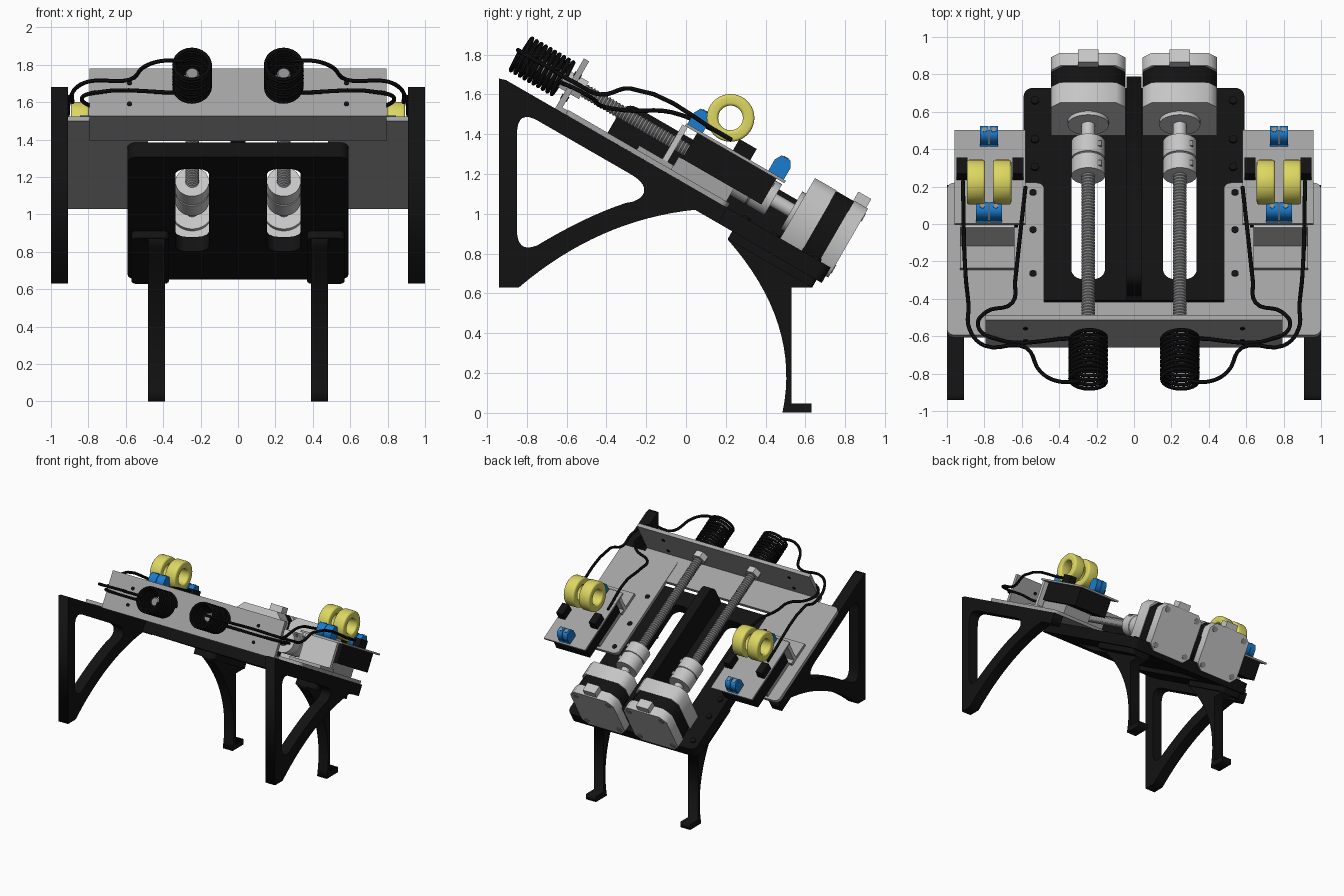
import bpy, bmesh, math
from mathutils import Matrix, Vector

if "Cube" in bpy.data.objects:
    bpy.data.objects.remove(bpy.data.objects["Cube"])


def material(name, rgb):
    m = bpy.data.materials.new(name)
    m.use_nodes = True
    m.diffuse_color = (*rgb, 1)
    m.node_tree.nodes["Principled BSDF"].inputs["Base Color"].default_value = (*rgb, 1)
    return m


BLACK = material("black plastic", (.006, .006, .006))
PLATE = material("plate grey", (.36, .36, .36))
METAL = material("light metal", (.56, .56, .56))
STEEL = material("screw steel", (.27, .27, .27))
YELLOW = material("coil yellow", (.72, .68, .12))
BLUE = material("terminal blue", (.01, .2, .62))

# Frames: TILT has axes (x, down the slope, slope normal); SIDE maps (y, z) outlines
TILT = Matrix.Translation((0, 0, 1.15)) @ Matrix.Rotation(math.radians(-30), 4, 'X')
SIDE = Matrix(((0, 0, 1, 0), (1, 0, 0, 0), (0, 1, 0, 0), (0, 0, 0, 1)))
AXIS = .15
smooth_parts = []


def add(name, mesh, mat, frame, smooth=False):
    ob = bpy.data.objects.new(name, mesh)
    mesh.materials.clear()
    mesh.materials.append(mat)
    bpy.context.collection.objects.link(ob)
    ob.matrix_world = frame
    if smooth:
        smooth_parts.append(ob)
    return ob


def curve_mesh(curve):
    tmp = bpy.data.objects.new("tmp", curve)
    mesh = bpy.data.meshes.new_from_object(tmp)
    bpy.data.objects.remove(tmp)
    return mesh


def prism(name, outlines, z0, z1, mat, frame):
    """Extrude outlines (the first is the border, the rest are holes)."""
    cu = bpy.data.curves.new(name, 'CURVE')
    cu.dimensions, cu.fill_mode, cu.extrude = '2D', 'BOTH', (z1 - z0) / 2
    for pts in outlines:
        sp = cu.splines.new('POLY')
        sp.points.add(len(pts) - 1)
        sp.use_cyclic_u = True
        for p, co in zip(sp.points, pts):
            p.co = (*co, 0, 1)
    return add(name, curve_mesh(cu), mat, frame @ Matrix.Translation((0, 0, (z0 + z1) / 2)))


def tube(name, pts, r, mat, frame, kind='BEZIER'):
    cu = bpy.data.curves.new(name, 'CURVE')
    cu.dimensions, cu.bevel_depth, cu.bevel_resolution = '3D', r, 2
    cu.resolution_u, cu.use_fill_caps = 5, True
    sp = cu.splines.new(kind)
    if kind == 'BEZIER':
        sp.bezier_points.add(len(pts) - 1)
        for p, co in zip(sp.bezier_points, pts):
            p.co, p.handle_left_type, p.handle_right_type = co, 'AUTO', 'AUTO'
    else:
        sp.points.add(len(pts) - 1)
        for p, co in zip(sp.points, pts):
            p.co = (*co, 1)
    add(name, curve_mesh(cu), mat, frame, True)


def box(name, x, u, n, mat, frame=TILT):
    bm = bmesh.new()
    bmesh.ops.create_cube(bm, size=1)
    lo, hi = Vector((x[0], u[0], n[0])), Vector((x[1], u[1], n[1]))
    for v in bm.verts:
        v.co = (lo + hi) / 2 + Vector(c * (b - a) for c, a, b in zip(v.co, lo, hi))
    me = bpy.data.meshes.new(name)
    bm.to_mesh(me)
    return add(name, me, mat, frame)


def lathe(name, profile, mat, frame, sides=32, closed=False):
    """Revolve (radius, height) points around the frame's z axis."""
    bm = bmesh.new()
    vs = [bm.verts.new((r, 0, t)) for r, t in profile]
    es = [bm.edges.new(p) for p in zip(vs, vs[1:])]
    if closed:
        es.append(bm.edges.new((vs[-1], vs[0])))
    bmesh.ops.spin(bm, geom=vs + es, axis=(0, 0, 1), cent=(0, 0, 0),
                   angle=math.tau, steps=sides, use_duplicate=False)
    bmesh.ops.remove_doubles(bm, verts=bm.verts, dist=1e-5)
    bmesh.ops.recalc_face_normals(bm, faces=bm.faces)
    me = bpy.data.meshes.new(name)
    bm.to_mesh(me)
    return add(name, me, mat, frame, True)


def disc(name, r, z0, z1, mat, frame):
    return lathe(name, [(0, z0), (r, z0), (r, z1), (0, z1)], mat, frame, 16)


def rounded(x0, x1, y0, y1, r, seg=6):
    pts = []
    for i, (cx, cy) in enumerate(((x1 - r, y1 - r), (x0 + r, y1 - r),
                                  (x0 + r, y0 + r), (x1 - r, y0 + r))):
        for k in range(seg + 1):
            a = math.pi / 2 * (i + k / seg)
            pts.append((cx + r * math.cos(a), cy + r * math.sin(a)))
    return pts


def arc(a, c, b, seg=16):
    a, b, c = Vector(a), Vector(b), Vector(c)
    ts = [k / seg for k in range(seg + 1)]
    return [tuple(a * (1 - t) ** 2 + c * 2 * t * (1 - t) + b * t * t) for t in ts]


# Base tray with two slots, and its centre rib
slots = [rounded(s * .245 - .09, s * .245 + .09, -.34, .54, .06) for s in (-1, 1)]
prism("base_tray", [rounded(-.59, .59, -.47, .84, .05)] + slots, -.09, 0, BLACK, TILT)
rib = [(-.47, 0), (-.47, .13)] + arc((-.47, .13), (-.47, .21), (-.4, .21), 6) + [(.79, .21), (.79, 0)]
RIB = TILT @ SIDE
prism("centre_rib", [rib], -.04, .04, BLACK, RIB)

# Front angle bar
box("angle_bar_base", (-.795, .795), (-.76, -.495), (-.006, .022), PLATE)
box("angle_bar_flange", (-.795, .795), (-.76, -.73), (0, .29), PLATE)
ACROSS = TILT @ Matrix.Rotation(math.radians(-90), 4, 'X')
for x in (-.58, .58):
    for n in (.07, .2):
        disc("flange_hole", .014, -.764, -.726, BLACK, ACROSS @ Matrix.Translation((x, -n, 0)))

for s, side in ((1, "left"), (-1, "right")):
    def span(a, b):
        return tuple(sorted((s * a, s * b)))

    # Front support bracket with a rounded triangular opening
    border = [(-.94, 1.68), (-.94, .63)] + arc((-.84, .63), (-.44, .97), (.045, 1.02)) \
        + [(.163, .952), (.208, 1.03), (-.905, 1.672)]
    hole = arc((-.85, 1.4), (-.85, 1.53), (-.74, 1.465), 8) \
        + arc((-.28, 1.2), (-.21, 1.16), (-.21, 1.12), 6) \
        + arc((-.21, 1.12), (-.21, 1.08), (-.27, 1.06), 6) \
        + arc((-.3, 1.055), (-.5, .99), (-.75, .84), 8) \
        + arc((-.75, .84), (-.85, .8), (-.85, .92), 8)
    prism(side + "_front_bracket", [border, hole], *span(.91, 1), BLACK, SIDE)

    # Rear leg with foot, and the pad it hangs from
    leg = arc((.21, .87), (.58, .45), (.485, 0)) + [
        (.63, 0), (.63, .045), (.53, .045), (.53, .63), (.63, .63), (.665, .69), (.25, .93)]
    prism(side + "_rear_leg", [leg], *span(.39, .48), BLACK, SIDE)
    prism(side + "_leg_pad", [rounded(*span(.37, .57), .32, .81, .03)], -.135, -.09, BLACK, TILT)

    # Side plate and its screw holes
    prism(side + "_side_plate", [rounded(*span(.48, 1), -.7, .24, .04)], 0, .026, PLATE, TILT)
    for u in (-.32, -.05, .18):
        disc(side + "_plate_hole", .02, .02, .029, BLACK, TILT @ Matrix.Translation((s * .54, u, 0)))
    for u in (.35, .52, .76):
        disc(side + "_tray_screw", .022, 0, .012, BLACK, TILT @ Matrix.Translation((s * .53, u, 0)))

    # Board bracket, housing and circuit board
    box(side + "_bracket_foot", span(.64, .93), (-.3, -.1), (.026, .05), PLATE)
    box(side + "_bracket_wall", span(.64, .93), (-.165, -.135), (.026, .25), METAL)
    box(side + "_housing", span(.62, .93), (-.08, .38), (.1, .25), BLACK)
    box(side + "_housing_base", span(.65, .9), (-.1, .22), (.026, .1), PLATE)
    box(side + "_circuit_board", span(.58, .96), (-.15, .427), (.25, .265), PLATE)
    for x in (.62, .92):
        box(side + "_capacitor", span(x - .03, x + .03), (.12, .22), (.265, .33), BLACK)

    # Blue terminal blocks with wedge tops
    for u, w in ((-.1, .072), (.37, .05)):
        shape = [(u - .045, .265), (u + .045, .265), (u + .045, .33), (u + .025, .365),
                 (u - .025, .365), (u - .045, .33)]
        for k in (-1, 1):
            c = s * .775 + k * w / 2
            prism(side + "_terminal", [shape], c - w / 2 + .002, c + w / 2 - .002, BLUE, RIB)
            disc(side + "_terminal_screw", .014, .364, .369, STEEL,
                 TILT @ Matrix.Translation((c, u, 0)))

    # Yellow ring coils
    for x in (.845, .705):
        ring = rounded(.062, .12, -.049, .049, .014, 3)
        lathe(side + "_ring_coil", ring, YELLOW, Matrix.Translation((s * x, .224, 1.482))
              @ Matrix.Rotation(math.pi / 2, 4, 'Y'), 40, True)

    # Motor: chamfered front, core and rear cap with rear screws
    DRIVE = TILT @ Matrix.Translation((s * .245, 0, AXIS)) @ Matrix.Rotation(-math.pi / 2, 4, 'X')

    def octagon(h, c):
        return rounded(-h, h, -h, h, c, 1)
    prism(side + "_motor_front", [octagon(.2, .05)], .547, .673, METAL, DRIVE)
    prism(side + "_motor_core", [octagon(.197, .065)], .673, .775, BLACK, DRIVE)
    prism(side + "_motor_cap", [octagon(.2, .05)], .775, .855, METAL, DRIVE)
    box(side + "_motor_plug", (s * .245 - .055, s * .245 + .055), (.77, .845), (.34, .4), METAL)
    for a in (-.15, .15):
        for b in (-.15, .15):
            disc(side + "_motor_screw", .024, .85, .859, STEEL, DRIVE @ Matrix.Translation((a, b, 0)))

    # Boss, shaft and split coupler
    lathe(side + "_motor_boss", [(0, .525), (.11, .525), (.11, .55)], METAL, DRIVE)
    disc(side + "_motor_shaft", .036, .4, .55, METAL, DRIVE)
    lathe(side + "_coupler", [(0, .21), (.09, .21), (.09, .305), (.083, .307), (.083, .313),
                              (.09, .315), (.09, .42), (0, .42)], METAL, DRIVE)
    for u in (.25, .37):
        box(side + "_coupler_screw", (s * .245 + .04, s * .245 + .07), (u - .015, u + .015),
            (AXIS + .05, AXIS + .075), STEEL)

    # Threaded rod and nut
    thread, u = [(0, -.95)], -.95
    while u < .21:
        thread += [(.03, u), (.037, u + .009)]
        u += .018
    lathe(side + "_threaded_rod", thread + [(0, u)], STEEL, DRIVE, 20)
    lathe(side + "_nut", [(0, -.8), (.058, -.8), (.058, -.68), (0, -.68)], METAL, DRIVE, 6)

    # Heating coil
    turns, steps = 10, 24
    helix = []
    for k in range(turns * steps + 1):
        a = math.tau * k / steps
        helix.append((.096 * math.cos(a), .096 * math.sin(a), -1.055 + .265 * k / (turns * steps)))
    tube(side + "_heating_coil", helix, .011, BLACK, DRIVE, 'POLY')

    # Cables from the board to the coil
    outer = [(.915, .23, 1.37), (.9, -.28, 1.63), (.885, -.43, 1.6), (.88, -.56, 1.66),
             (.8, -.65, 1.71), (.58, -.66, 1.72), (.5, -.79, 1.79), (.41, -.84, 1.82), (.29, -.84, 1.82)]
    inner = [(.58, .2, 1.39), (.61, -.07, 1.51), (.635, -.3, 1.52), (.65, -.42, 1.54),
             (.79, -.47, 1.58), (.835, -.54, 1.62), (.77, -.605, 1.65), (.3, -.61, 1.65)]
    for label, path in (("_outer_cable", outer), ("_inner_cable", inner)):
        tube(side + label, [(s * x, y, z) for x, y, z in path], .011, BLACK, Matrix())

# Smooth the turned parts and cables
bpy.ops.object.select_all(action='DESELECT')
for ob in smooth_parts:
    ob.select_set(True)
bpy.context.view_layer.objects.active = smooth_parts[0]
bpy.ops.object.shade_smooth_by_angle(angle=math.radians(35))
